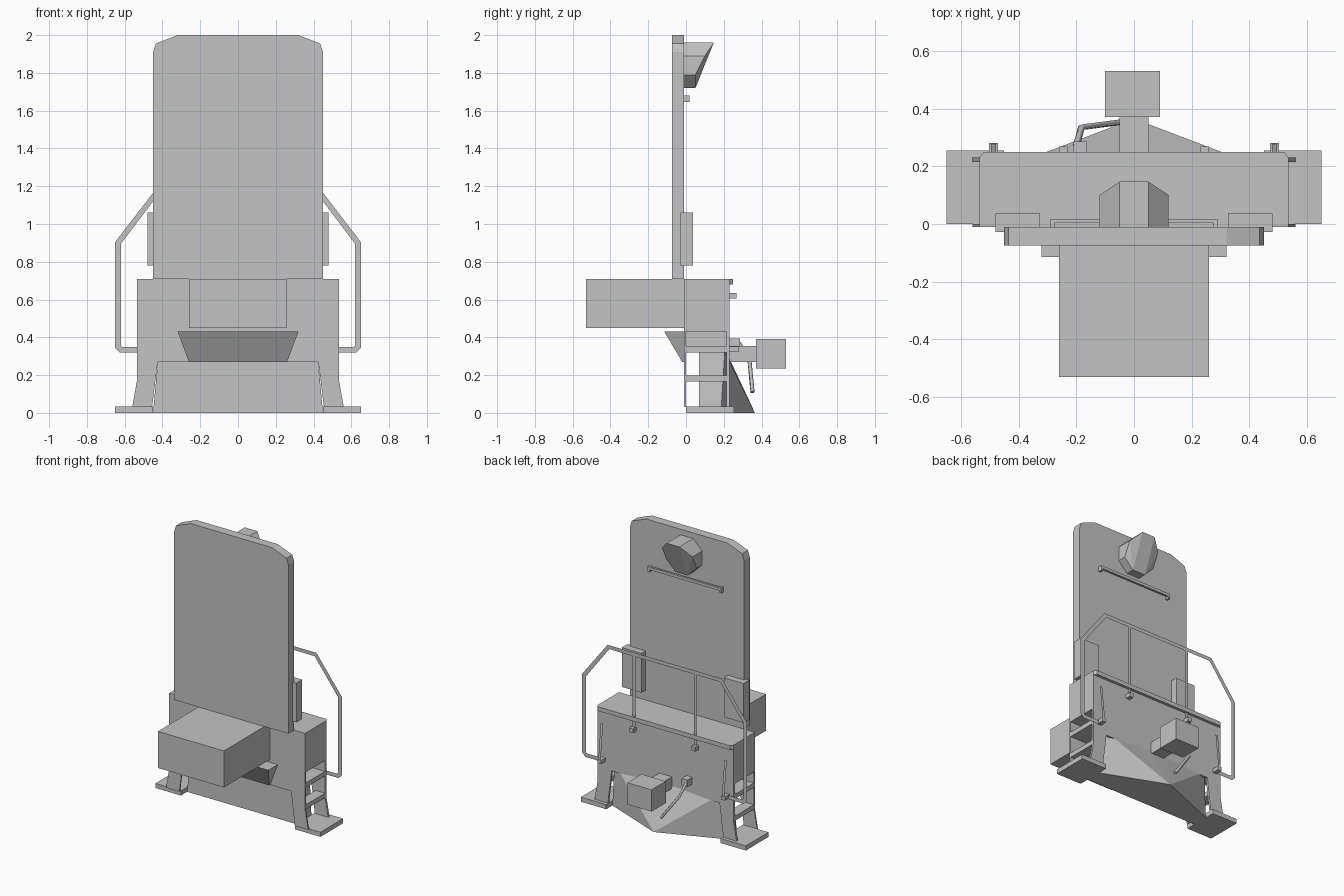
import bpy, bmesh
from mathutils import Vector

if "Cube" in bpy.data.objects:
    bpy.data.objects.remove(bpy.data.objects["Cube"])

grey = bpy.data.materials.new("plain_grey")
grey.use_nodes = True
colour = (0.55, 0.55, 0.55, 1)
grey.diffuse_color = colour
grey.node_tree.nodes["Principled BSDF"].inputs["Base Color"].default_value = colour


def finish(name, bm):
    bmesh.ops.recalc_face_normals(bm, faces=bm.faces)
    mesh = bpy.data.meshes.new(name)
    bm.to_mesh(mesh)
    bm.free()
    mesh.materials.append(grey)
    obj = bpy.data.objects.new(name, mesh)
    bpy.context.scene.collection.objects.link(obj)
    return obj


def box(name, x, y, z):
    bm = bmesh.new()
    bmesh.ops.create_cube(bm, size=1)
    for v in bm.verts:
        v.co = [a[0] + (c + 0.5) * (a[1] - a[0]) for a, c in zip((x, y, z), v.co)]
    return finish(name, bm)


def hull(name, points):
    bm = bmesh.new()
    for p in points:
        bm.verts.new(p)
    bmesh.ops.convex_hull(bm, input=bm.verts)
    bmesh.ops.dissolve_limit(bm, angle_limit=0.01, verts=bm.verts, edges=bm.edges)
    return finish(name, bm)


def slab(name, half, y0, y1):
    """Extrude a right-half (x, z) outline, mirrored, along y."""
    outline = half + [(-x, z) for x, z in reversed(half)]
    bm = bmesh.new()
    face = bm.faces.new([bm.verts.new((x, y0, z)) for x, z in outline])
    out = bmesh.ops.extrude_face_region(bm, geom=[face])
    moved = [g for g in out["geom"] if isinstance(g, bmesh.types.BMVert)]
    bmesh.ops.translate(bm, verts=moved, vec=(0, y1 - y0, 0))
    return finish(name, bm)


def ribbon(name, outer, inner):
    """Flat strip between two matching lines of points."""
    bm = bmesh.new()
    a = [bm.verts.new(p) for p in outer]
    b = [bm.verts.new(p) for p in inner]
    for i in range(len(a) - 1):
        bm.faces.new((a[i], a[i + 1], b[i + 1], b[i]))
    return finish(name, bm)


def tube(name, points, radius):
    curve = bpy.data.curves.new(name, "CURVE")
    curve.dimensions = "3D"
    curve.bevel_depth = radius
    curve.bevel_resolution = 0
    curve.use_fill_caps = True
    spline = curve.splines.new("POLY")
    spline.points.add(len(points) - 1)
    for sp, p in zip(spline.points, points):
        sp.co = (*p, 1)
    curve.materials.append(grey)
    obj = bpy.data.objects.new(name, curve)
    bpy.context.scene.collection.objects.link(obj)


# Tall front board with clipped corners
slab("front_board", [(0.45, 0.71), (0.45, 1.91), (0.435, 1.955), (0.32, 2.0)], -0.075, -0.01)

# Body, its end plates with splayed legs, and the rear lip
end_plate = [(0.425, 0.27), (0.455, 0.03), (0.56, 0.03), (0.535, 0.17), (0.535, 0.71)]
slab("front_end_plate", end_plate, -0.01, 0.0)
slab("rear_end_plate", end_plate, 0.215, 0.23)
box("body_core", (-0.43, 0.43), (0, 0.22), (0.32, 0.71))
box("body_top", (-0.535, 0.535), (0, 0.23), (0.46, 0.71))
hull("rear_lip", [(s * x, y, z) for s in (-1, 1) for z in (0.68, 0.71)
                  for x, y in ((0.535, 0.23), (0.52, 0.25))])

# Front box and the tapered wedge below it
box("front_box", (-0.26, 0.26), (-0.53, -0.01), (0.45, 0.71))
hull("front_wedge", [(s * x, y, z) for s in (-1, 1) for x, y, z in
                     ((0.32, -0.115, 0.43), (0.32, -0.01, 0.43),
                      (0.26, -0.02, 0.27), (0.26, -0.01, 0.27))])

# Rear plough with pointed toe
hull("plough", [(0, 0.365, 0)] + [(s * x, y, z) for s in (-1, 1) for x, y, z in
                ((0.45, 0.07, 0), (0.42, 0.07, 0.32), (0.45, 0.185, 0),
                 (0.42, 0.205, 0.32), (0.1, 0.215, 0.32))])

# Coupler
box("coupler_shank", (-0.05, 0.05), (0.22, 0.38), (0.27, 0.355))
box("coupler_head", (-0.1, 0.09), (0.37, 0.53), (0.235, 0.39))

# Brake hose
box("hose_mount", (-0.21, -0.165), (0.22, 0.285), (0.345, 0.395))
tube("brake_hose", [(-0.2, 0.27, 0.38), (-0.182, 0.335, 0.29), (-0.05, 0.352, 0.11)], 0.012)

# Eight-sided lamp with a slanted rear face
ring = [(0.05, 1.72, 0.05), (0.12, 1.79, 0.05), (0.12, 1.89, 0.1), (0.05, 1.96, 0.147)]
hull("lamp", [(s * x, y, z) for s in (-1, 1) for x, z, rear in ring for y in (-0.01, rear)])

# Bar below the lamp
box("rear_bar", (-0.29, 0.29), (0.003, 0.018), (1.66, 1.68))

rail_y = 0.24
for side, s in (("left", 1), ("right", -1)):
    def span(a, b):
        return sorted((s * a, s * b))

    box(side + "_bar_end", span(0.275, 0.29), (-0.01, 0.018), (1.645, 1.68))
    box(side + "_side_box", span(0.325, 0.48), (-0.028, 0.037), (0.78, 1.06))

    # Ladder steps
    box(side + "_bottom_step", span(0.45, 0.65), (0, 0.255), (0, 0.033))
    for i, z in enumerate((0.165, 0.32, 0.43)):
        box(f"{side}_step_{i + 1}", span(0.43 if i else 0.46, 0.535), (0, 0.22), (z, z + 0.033))

    # Flat handrail, posts and mounts
    outer = [(0.5, 0.32), (0.625, 0.32), (0.65, 0.345), (0.65, 0.905), (0.45, 1.165), (0, 1.165)]
    inner = [(0.5, 0.348), (0.612, 0.348), (0.62, 0.356), (0.62, 0.895), (0.436, 1.138), (0, 1.138)]
    ribbon(side + "_handrail", *[[(s * x, rail_y, z) for x, z in line] for line in (outer, inner)])
    ribbon(side + "_rail_post", *[[(s * x, rail_y, z) for z in (0.61, 1.14)] for x in (0.23, 0.252)])
    box(side + "_post_foot", span(0.23, 0.26), (0.22, 0.268), (0.605, 0.635))
    box(side + "_rail_mount", span(0.472, 0.502), (0.22, 0.28), (0.325, 0.352))
    ribbon(side + "_rear_strap", *[[(s * x, 0.25, 0.6), (s * x, 0.278, 0.35)] for x in (0.478, 0.496)])
